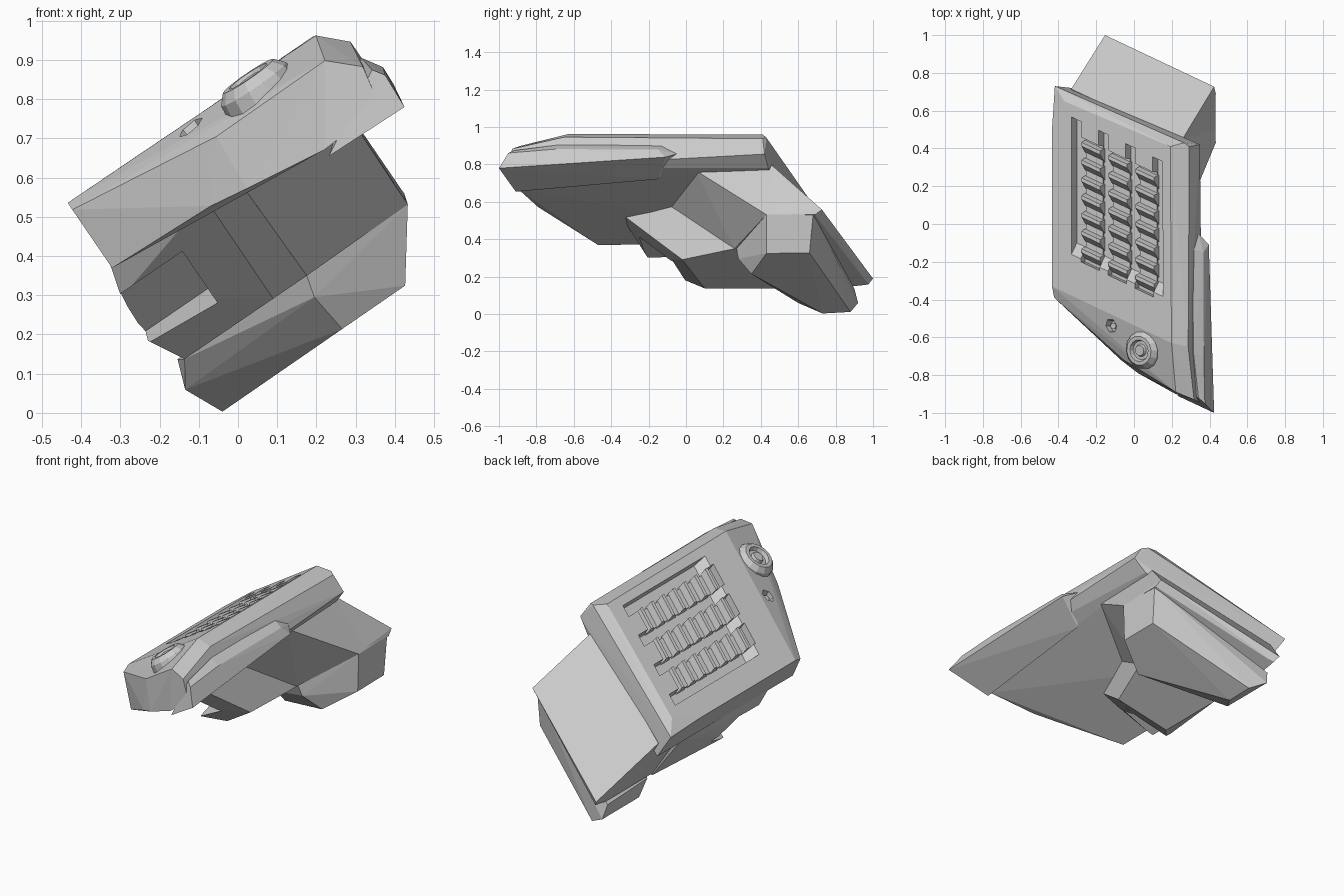
import bpy, bmesh, math
from mathutils import Vector, Matrix

# The whole model is rolled about y: local (u across, y along, w thickness)
ROLL = Matrix.Rotation(-math.radians(34.3), 4, 'Y')
SHEAR = -0.39  # ends of the model are skewed across its width


def finish(name, bm):
    bmesh.ops.recalc_face_normals(bm, faces=bm.faces)
    bm.transform(ROLL)
    mesh = bpy.data.meshes.new(name)
    bm.to_mesh(mesh)
    bm.free()
    ob = bpy.data.objects.new(name, mesh)
    bpy.context.collection.objects.link(ob)
    return ob


def hull(name, *pts):
    """Faceted solid wrapped around its corner points."""
    bm = bmesh.new()
    for p in pts:
        bm.verts.new(p)
    r = bmesh.ops.convex_hull(bm, input=bm.verts)
    junk = {g for g in r['geom_interior'] + r['geom_unused']
            if isinstance(g, bmesh.types.BMVert)}
    bmesh.ops.delete(bm, geom=list(junk), context='VERTS')
    bmesh.ops.dissolve_limit(bm, angle_limit=math.radians(2),
                             verts=bm.verts, edges=bm.edges)
    return finish(name, bm)


def skew_bar(name, u0, u1, profile):
    """Profile in (y, w) run from u0 to u1 along the skewed direction."""
    return hull(name, *[(u, y + SHEAR * (u - u0), w) for u in (u0, u1) for y, w in profile])


def lathe(name, centre, profile, sides, tilt=0.0):
    bm = bmesh.new()
    vs = [bm.verts.new((r, 0, h)) for r, h in profile]
    es = [bm.edges.new(e) for e in zip(vs, vs[1:])]
    bmesh.ops.spin(bm, geom=vs + es, cent=(0, 0, 0), axis=(0, 0, 1),
                   angle=math.tau, steps=sides)
    bmesh.ops.remove_doubles(bm, verts=bm.verts, dist=1e-4)
    bm.transform(Matrix.Translation(Vector(centre)) @ Matrix.Rotation(tilt, 4, 'X'))
    return finish(name, bm)


def cut(target, cutter):
    m = target.modifiers.new("cut", 'BOOLEAN')
    m.operation = 'DIFFERENCE'
    m.solver = 'EXACT'
    m.object = cutter
    cutter.hide_render = True
    cutter.hide_set(True)


# Top plate: flat top, sloping front, chamfered right side
plate = hull("top_plate",
             (-.057, .73, .66), (.02, .65, .685), (.70, .41, .685), (.75, .43, .63),
             (.706, -.63, .683), (-.057, -.33, .687), (-.057, .5, .687),
             (-.057, -.39, .666), (.352, -.72, .613), (.689, -.89, .617),
             (.77, .41, .61), (.77, .42, .51), (.77, -.65, .62), (.76, -.93, .55),
             (.68, .44, .48), (-.057, .72, .50), (-.057, -.47, .486),
             (.24, -.72, .475), (.34, -.79, .46), (.53, -.87, .44),
             (.56, -.90, .43), (.74, -.95, .44))

# Raised rail along the right side, folding down at the front
hull("side_rail",
     (.765, -.13, .57), (.765, -.05, .515), (.80, -.15, .52), (.80, -.11, .47),
     (.62, -.15, .45), (.77, -.68, .57), (.802, -.70, .52), (.80, -.70, .47),
     (.775, -.92, .53), (.795, -.95, .50), (.79, -1.0, .405), (.56, -.91, .41))

# Body under the plate: left block reaching forward, right block set back
body = hull("body_left",
            (-.055, -.25, .50), (-.08, -.2, .41), (-.085, -.06, .36), (-.09, -.02, .288),
            (-.035, .10, .19), (-.035, .49, .19), (.239, -.36, .497), (.335, -.12, .498),
            (.238, -.02, .19), (.342, .26, .19), (.342, .5, .19),
            (-.05, .5, .50), (.335, .5, .50))
hull("body_right",
     (.335, -.12, .50), (.342, .26, .19), (.66, .05, .48), (.657, .43, .195),
     (.657, .68, .20), (.342, .6, .19), (.335, .5, .53), (.665, .44, .52))
hull("rear_flap",
     (-.02, .715, .56), (.665, .44, .53), (-.02, 1.0, .243), (.665, .727, .222),
     (-.02, .975, .205), (.657, .69, .195), (-.03, .89, .20), (-.03, .45, .45),
     (.655, .43, .45), (-.03, .45, .20), (.655, .43, .20))

# Keel block at the bottom
hull("keel",
     (-.078, .60, .125), (-.078, .92, .125), (-.031, .73, .025), (-.031, .88, .035),
     (.327, .28, .134), (.34, .35, .027), (.535, .43, .028), (.535, .66, .03),
     (.657, .43, .195), (.657, .68, .20), (.342, .27, .19), (-.035, .53, .19),
     (-.05, .90, .20))

# Pocket in the left front of the body, its back wall leaning with the front
cut(body, hull("pocket_cutter", *[(u, y, w) for u in (-.2, .115) for y, w in
                                  [(-.5, .42), (-.03, .42), (.12, .305), (-.03, .27), (-.5, .16)]]))

# Four long narrow slots in the plate with three louvred vents between them
for i in range(4):
    u0 = .067 + .173 * i
    top, bottom = .57 - .07 * i, -.17 - .067 * i
    cut(plate, skew_bar(f"slot_cutter_{i}", u0, u0 + .065,
                        [(top, .72), (top - .01, .635), (bottom + .07, .635), (bottom - .03, .72)]))
    if i == 3:
        continue
    u1 = u0 + .06
    y0 = top - .11
    cut(plate, skew_bar(f"vent_cutter_{i}", u1, u1 + .12,
                        [(y0, .72), (y0, .645), (y0 - .66, .645), (y0 - .66, .72)]))
    for k in range(7):
        y = y0 - .012 - .094 * k
        skew_bar(f"louvre_{i}_{k}", u1, u1 + .12,
                 [(y, .63), (y - .015, .681), (y - .035, .681), (y - .08, .63)])

# Round boss and small socket on the sloping front
lathe("boss", (.505, -.665, .64),
      [(0, -.10), (.115, -.10), (.10, .03), (.078, .055), (.058, .055), (.05, .035),
       (.034, .035), (.028, .05), (0, .05)], 14, math.radians(6))
cut(plate, lathe("socket_cutter", (.31, -.54, .65),
                 [(0, -.02), (.03, -.02), (.045, .06), (0, .06)], 6))
lathe("socket_pin", (.31, -.54, .63), [(0, -.02), (.018, -.02), (.018, .02), (0, .02)], 6)
